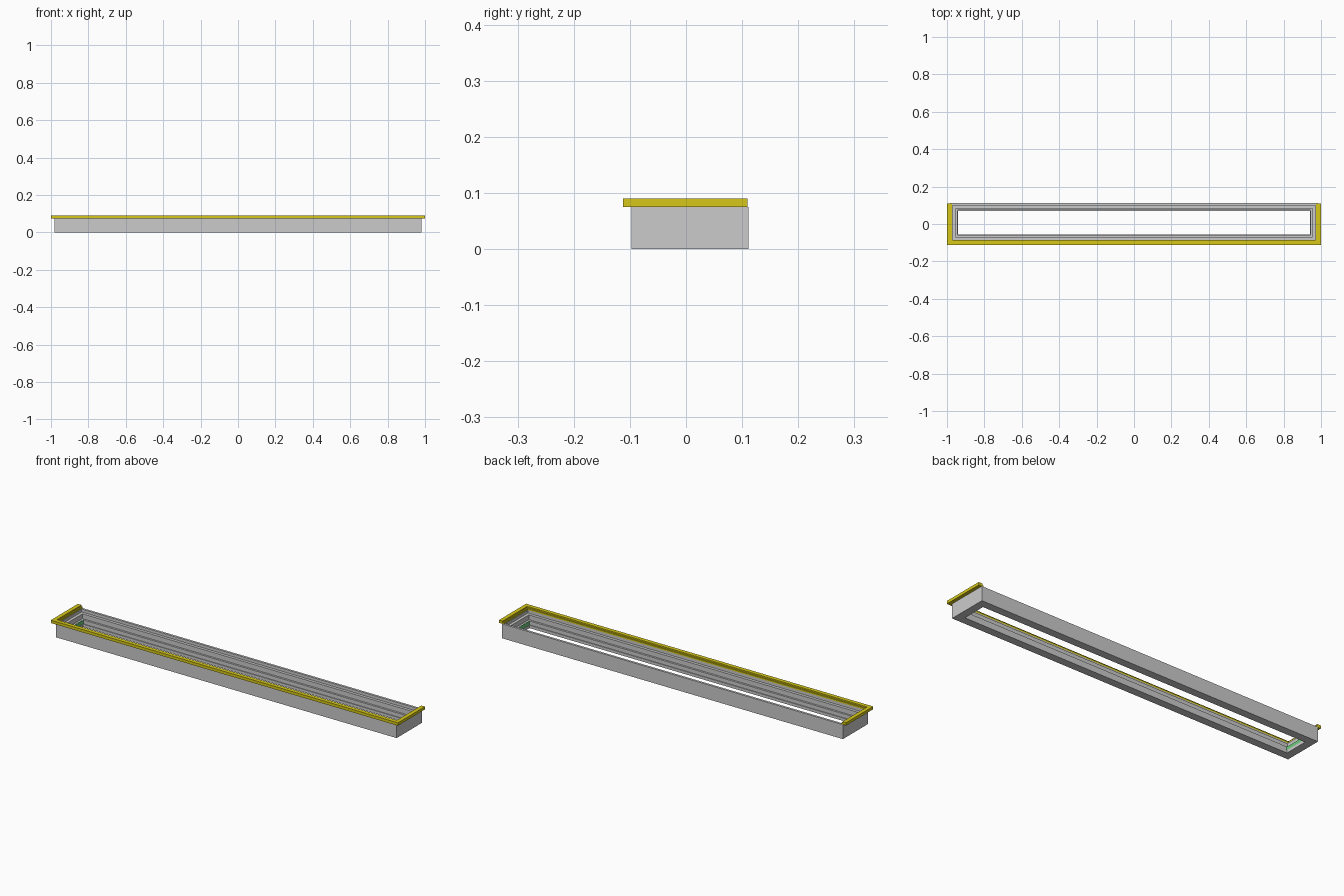
import bpy, bmesh

if "Cube" in bpy.data.objects:
    bpy.data.objects.remove(bpy.data.objects["Cube"])

X, Y0, Y1 = 0.982, -0.097, 0.111   # outer faces of the tray frame


def material(name, rgb):
    m = bpy.data.materials.new(name)
    m.diffuse_color = (*rgb, 1)
    m.use_nodes = True
    m.node_tree.nodes["Principled BSDF"].inputs["Base Color"].default_value = m.diffuse_color
    return m


def sweep(name, profile, path_at, closed_path, mat=None):
    """Sweep a closed (inset, z) profile along a mitred rectangular path."""
    bm = bmesh.new()
    loops = [[bm.verts.new((x, y, z)) for x, y in path_at(d)] for d, z in profile]
    count = len(loops[0])
    for i, a in enumerate(loops):
        b = loops[(i + 1) % len(loops)]
        for j in range(count if closed_path else count - 1):
            k = (j + 1) % count
            bm.faces.new((a[j], a[k], b[k], b[j]))
    if not closed_path:
        for j in (0, count - 1):
            bm.faces.new([loop[j] for loop in loops])
    bmesh.ops.recalc_face_normals(bm, faces=bm.faces)
    me = bpy.data.meshes.new(name)
    bm.to_mesh(me)
    bm.free()
    ob = bpy.data.objects.new(name, me)
    bpy.context.collection.objects.link(ob)
    if mat:
        me.materials.append(mat)
    return ob


def ring(d):
    return [(-X + d, Y0 + d), (X - d, Y0 + d), (X - d, Y1 - d), (-X + d, Y1 - d)]


def three_sides(d):
    return [(-X + d, Y1 - 0.001), (-X + d, Y0 + d), (X - d, Y0 + d), (X - d, Y1 - 0.001)]


def box(name, lo, hi, mat):
    bpy.ops.mesh.primitive_cube_add(size=1, location=[(a + b) / 2 for a, b in zip(lo, hi)])
    ob = bpy.context.object
    ob.name = name
    ob.scale = [b - a for a, b in zip(lo, hi)]
    ob.data.materials.append(mat)


gold = material("gold", (0.68, 0.58, 0.01))
green = material("green", (0.15, 0.6, 0.2))

# Stepped frame, open through the middle
sweep("stepped_frame", [(0, 0), (0, 0.075), (0.012, 0.075), (0.012, 0.06),
                        (0.027, 0.06), (0.027, 0.035), (0.037, 0.035),
                        (0.037, 0.015), (0.041, 0.015), (0.041, 0)], ring, True)

# Overhanging trim on the front and both ends, with a shallow step on top
sweep("top_trim", [(-0.018 + 0.003, 0.075), (-0.015, 0.09), (0.006, 0.09),
                   (0.006, 0.083), (0.012, 0.083), (0.012, 0.075)],
      three_sides, False, gold).location.x = 0
bpy.data.objects["top_trim"].scale.x = 1 / 0.997

# Thin green lining on the inside of each end
for s, side in ((-1, "left"), (1, "right")):
    xs = sorted((s * (X - 0.035), s * (X - 0.039)))
    box(side + "_lining", (xs[0], Y0 + 0.037, 0.014), (xs[1], Y1 - 0.037, 0.034), green)
